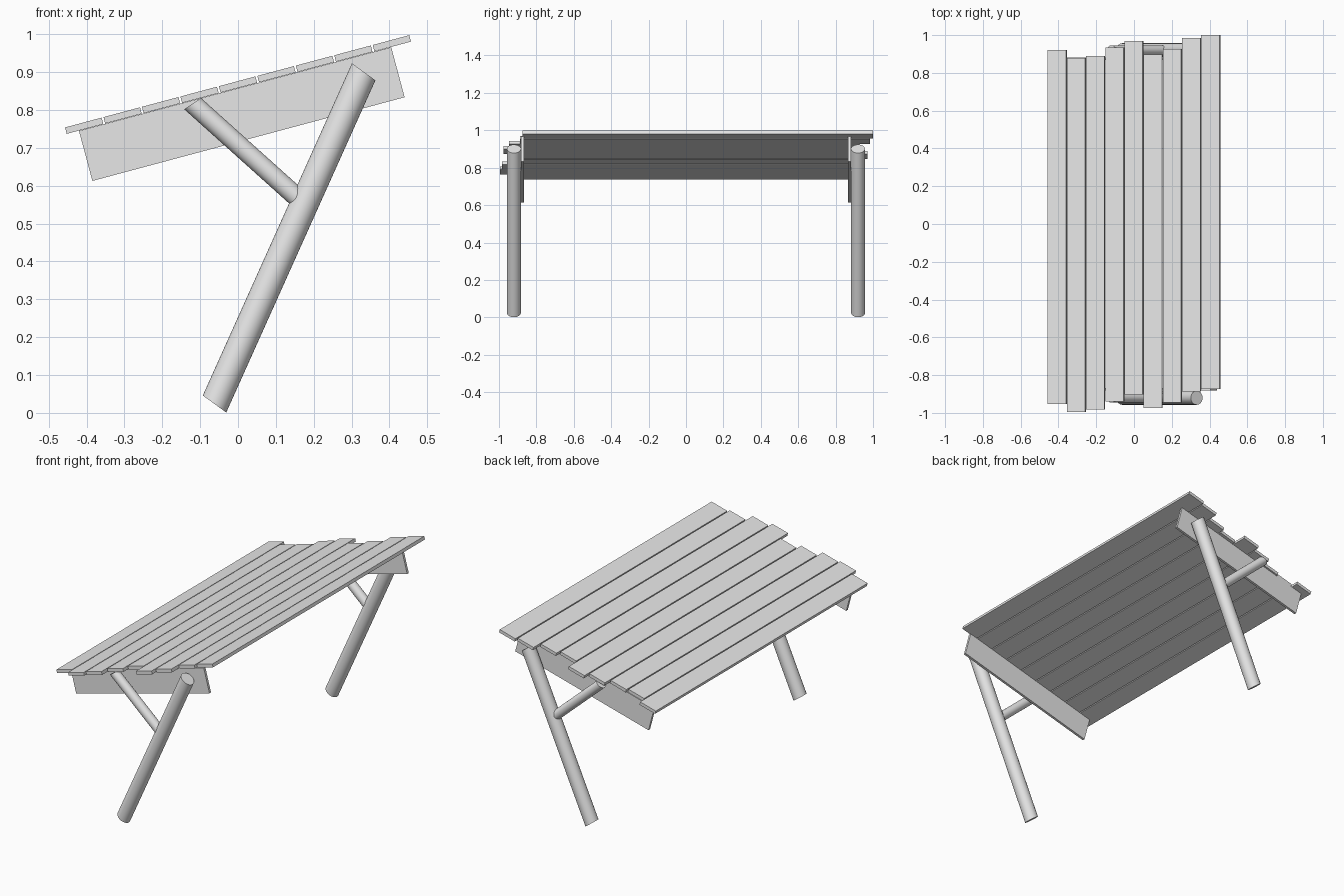
import bpy
import bmesh
from math import cos, sin, pi, radians
from mathutils import Vector, Matrix

cube = bpy.data.objects.get("Cube")
if cube:
    bpy.data.objects.remove(cube, do_unlink=True)

GREY = (0.8, 0.8, 0.8, 1.0)
grey = bpy.data.materials.new("plain_grey")
grey.use_nodes = True
grey.diffuse_color = GREY
grey.node_tree.nodes["Principled BSDF"].inputs["Base Color"].default_value = GREY

SLOPE = radians(15)
TILT = Matrix.Rotation(-SLOPE, 4, 'Y')


def finish(bm, name):
    bmesh.ops.recalc_face_normals(bm, faces=bm.faces)
    mesh = bpy.data.meshes.new(name)
    bm.to_mesh(mesh)
    bm.free()
    mesh.materials.append(grey)
    obj = bpy.data.objects.new(name, mesh)
    bpy.context.collection.objects.link(obj)
    return obj


def sloped_box(name, centre, size):
    """Box tilted to the slope of the top."""
    bm = bmesh.new()
    bmesh.ops.create_cube(bm, size=1)
    bm.transform(Matrix.Translation(centre) @ TILT @ Matrix.Diagonal((*size, 1)))
    return finish(bm, name)


def slanted_pole(name, start, end, cap, depth, sides=32):
    """Round pole whose end cuts run along the cap vector."""
    bm = bmesh.new()
    rings = []
    for point in (start, end):
        rings.append([bm.verts.new(Vector(point) + cos(t) * Vector(cap) + Vector((0, depth * sin(t), 0)))
                      for t in (2 * pi * i / sides for i in range(sides))])
    for i in range(sides):
        j = (i + 1) % sides
        bm.faces.new((rings[0][i], rings[0][j], rings[1][j], rings[1][i]))
    for ring in rings:
        bm.faces.new(ring)
    obj = finish(bm, name)
    bpy.ops.object.select_all(action='DESELECT')
    obj.select_set(True)
    bpy.context.view_layer.objects.active = obj
    bpy.ops.object.shade_smooth_by_angle(angle=radians(40))
    return obj


# Staggered top planks: back end of each, lowest plank first
PLANK_LENGTH, PITCH = 1.873, 0.1052
back_ends = [0.92, 0.878, 0.89, 0.934, 0.97, 0.898, 0.927, 0.985, 1.0]
for i, back in enumerate(back_ends):
    along = (i - 4) * PITCH
    centre = (along * cos(SLOPE), back - PLANK_LENGTH / 2, 0.8675 + along * sin(SLOPE))
    sloped_box(f"top_plank_{i + 1}", centre, (0.1, PLANK_LENGTH, 0.0175))

# Side boards, legs and braces at both ends
for end_name, side in (("front", -1), ("back", 1)):
    sloped_box(f"{end_name}_side_board", (0.01, side * 0.874, 0.7895), (0.854, 0.014, 0.137))
    y = side * 0.92
    slanted_pole(f"{end_name}_leg", (-0.062, y, 0.0235), (0.332, y, 0.901),
                 (0.031, 0, -0.0225), 0.037)
    slanted_pole(f"{end_name}_brace", (-0.12, y, 0.817), (0.163, y, 0.563),
                 (0.022, 0, 0.015), 0.026)
